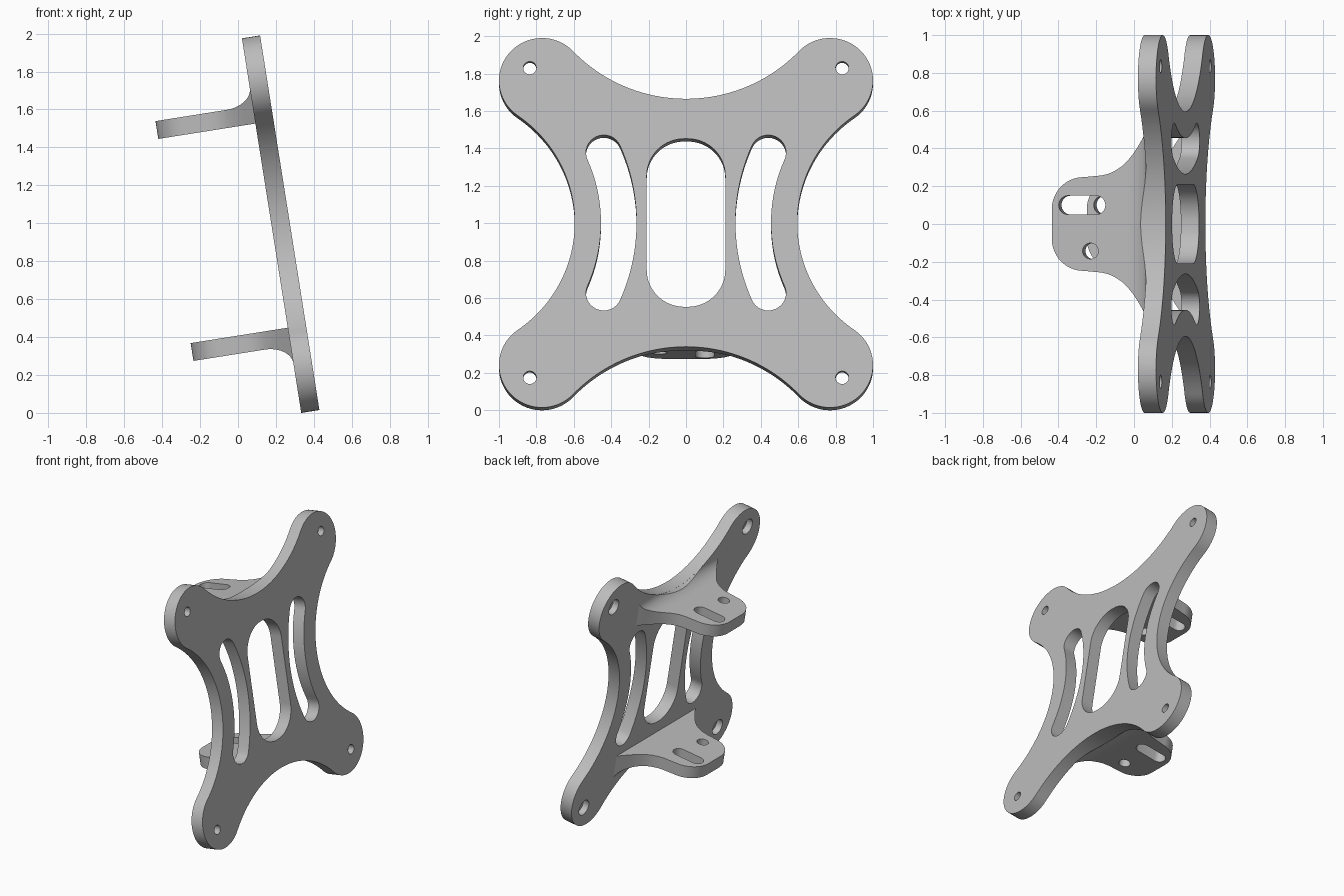
import bpy, bmesh
from math import sin, cos, pi, radians, atan2, hypot, asin

if "Cube" in bpy.data.objects:
    bpy.data.objects.remove(bpy.data.objects["Cube"])

TILT = radians(-9)
HALF = 0.0485                 # half of the plate thickness
CORNER, CORNER_R = 0.77, 0.23

grey = bpy.data.materials.new("light_grey")
grey.use_nodes = True
grey.diffuse_color = (0.5, 0.5, 0.5, 1)
grey.node_tree.nodes["Principled BSDF"].inputs["Base Color"].default_value = (0.5, 0.5, 0.5, 1)


def arc(cx, cy, rx, a, b, n=24, ry=None):
    ry = rx if ry is None else ry
    return [(cx + rx * cos(a + (b - a) * i / n), cy + ry * sin(a + (b - a) * i / n))
            for i in range(n + 1)]


def circle(cx, cy, r):
    return arc(cx, cy, r, 0, 2 * pi, 32)[:-1]


def prism(name, outline, axis, lo, hi):
    """Extrude a 2D outline along the given axis."""
    place = {"x": lambda p, d: (d, p[0], p[1]),
             "y": lambda p, d: (p[0], d, p[1]),
             "z": lambda p, d: (p[0], p[1], d)}[axis]
    bm = bmesh.new()
    low = [bm.verts.new(place(p, lo)) for p in outline]
    high = [bm.verts.new(place(p, hi)) for p in outline]
    bm.faces.new(low)
    bm.faces.new(high)
    for i in range(len(low)):
        j = (i + 1) % len(low)
        bm.faces.new((low[i], low[j], high[j], high[i]))
    bmesh.ops.recalc_face_normals(bm, faces=bm.faces)
    mesh = bpy.data.meshes.new(name)
    bm.to_mesh(mesh)
    bm.free()
    mesh.materials.append(grey)
    obj = bpy.data.objects.new(name, mesh)
    bpy.context.collection.objects.link(obj)
    return obj


def cut(target, cutter):
    mod = target.modifiers.new("cut", "BOOLEAN")
    mod.operation, mod.solver, mod.object = "DIFFERENCE", "EXACT", cutter
    bpy.context.view_layer.objects.active = target
    bpy.ops.object.modifier_apply(modifier=mod.name)
    bpy.data.objects.remove(cutter)


def finish(obj):
    obj.rotation_euler = (0, TILT, 0)
    obj.location = (0.225, 0, 0.995)
    bpy.ops.object.select_all(action="DESELECT")
    obj.select_set(True)
    bpy.context.view_layer.objects.active = obj
    bpy.ops.object.shade_smooth_by_angle(angle=radians(30))


def arch(waist):
    """Centre distance and radius of an edge arc tangent to the corner lobes."""
    k = waist - CORNER_R
    c = (2 * CORNER ** 2 - k * k) / (2 * (CORNER - k))
    return c, c - waist


# Plate outline: one quarter, mirrored into four
top_c, top_r = arch(0.671)
side_c, side_r = arch(0.595)
a_top = atan2(CORNER - top_c, CORNER)
a_side = atan2(CORNER, CORNER - side_c)
quarter = (arc(0, top_c, top_r, -pi / 2, a_top)
           + arc(CORNER, CORNER, CORNER_R, a_top + pi, a_side - pi, 32)[1:-1]
           + arc(side_c, 0, side_r, a_side, pi))
half = quarter + [(y, -u) for y, u in quarter[-2::-1]]
outline = half + [(-y, u) for y, u in half[-2:0:-1]]
plate = prism("mounting_plate", outline, "x", -HALF, HALF)

# Central window
w, h, r = 0.21, 0.455, 0.2
window = []
for i, (sy, su) in enumerate([(1, 1), (-1, 1), (-1, -1), (1, -1)]):
    window += arc(sy * (w - r), su * (h - r), r, i * pi / 2, (i + 1) * pi / 2, 16)
cut(plate, prism("window_cutter", window, "x", -1, 1))

# Curved side slots and corner screw holes with recesses at the rear
slot_r, slot_w = 0.94, 0.095
end = asin(0.38 / slot_r)
ey, eu = side_c - slot_r * cos(end), slot_r * sin(end)
slot = (arc(side_c, 0, slot_r + slot_w, pi - end, pi + end)
        + arc(ey, -eu, slot_w, pi + end, 2 * pi + end, 16)[1:-1]
        + arc(side_c, 0, slot_r - slot_w, pi + end, pi - end)
        + arc(ey, eu, slot_w, -end, pi - end, 16)[1:-1])
for s in (1, -1):
    cut(plate, prism("slot_cutter", [(s * y, u) for y, u in slot], "x", -1, 1))
    for t in (1, -1):
        cut(plate, prism("hole_cutter", circle(s * 0.835, t * 0.838, 0.035), "x", -1, 1))
        cut(plate, prism("recess_cutter", circle(s * 0.835, t * 0.838, 0.06), "x", -1, 0))
finish(plate)

# Tab plan: rounded tip flaring out to the plate
TIP, TAB_W, TIP_R = -0.567, 0.248, 0.17
side = arc(TIP + TIP_R, TAB_W - TIP_R, TIP_R, pi, pi / 2, 16) + [
    (-0.3, 0.257), (-0.26, 0.267), (-0.228, 0.282), (-0.195, 0.303), (-0.16, 0.335),
    (-0.127, 0.375), (-0.1, 0.413), (-0.076, 0.45), (-0.04, 0.505)]
plan = side + [(n, -y) for n, y in reversed(side)]

# Fillet profile between tab and plate, and the open arch that trims it
TAB_IN, TAB_OUT, FILLET_TOP = 0.545, 0.64, 0.735
fillet = ([(-1, TAB_OUT)]
          + arc(-0.187, FILLET_TOP, 0.187 - HALF, -pi / 2, 0, 16, FILLET_TOP - TAB_OUT)
          + [(0.1, FILLET_TOP), (0.1, 1.2), (-1, 1.2)])
tab_slot = arc(-0.48, 0.1, 0.05, pi / 2, 1.5 * pi, 16) + arc(-0.33, 0.1, 0.05, -pi / 2, pi / 2, 16)

for s, name in ((1, "upper_tab"), (-1, "lower_tab")):
    tab = prism(name, plan, "z", s * TAB_IN, s * 0.9)
    cut(tab, prism("fillet_cutter", [(n, s * u) for n, u in fillet], "y", -1, 1))
    trim = arc(0, s * top_c, top_r + 0.001, 0, 2 * pi, 128)[:-1]
    cut(tab, prism("arch_cutter", trim, "x", -1, 1))
    cut(tab, prism("tab_slot_cutter", tab_slot, "z", -1, 1))
    cut(tab, prism("tab_hole_cutter", circle(-0.36, -0.143, 0.042), "z", -1, 1))
    finish(tab)
